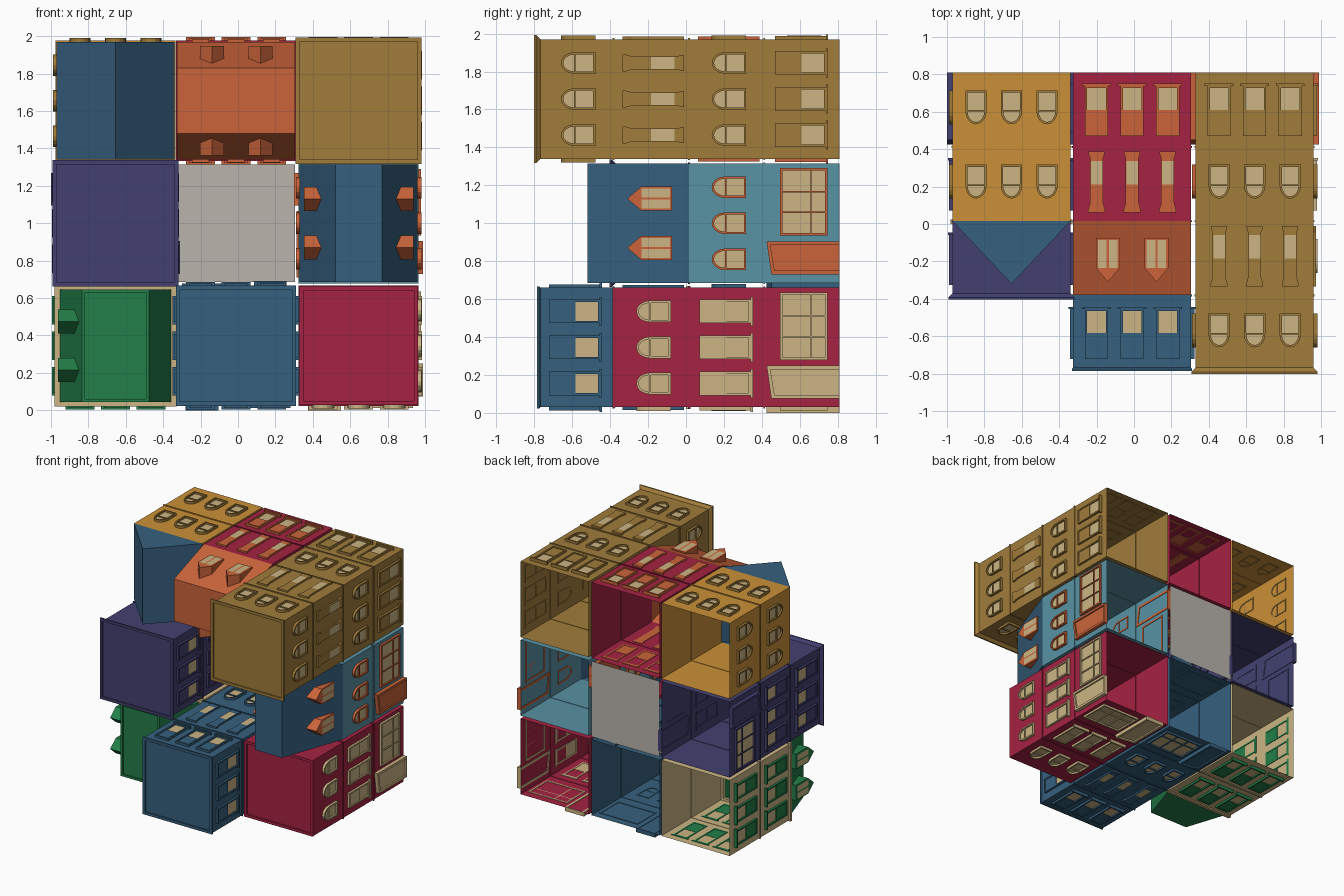
import bpy, bmesh, math
from mathutils import Vector

if "Cube" in bpy.data.objects:
    bpy.data.objects.remove(bpy.data.objects["Cube"])

# ---------- colours ----------
def lin(c):
    c /= 255
    return c / 12.92 if c < 0.04 else ((c + 0.055) / 1.055) ** 2.4

RGB = {"ochre": (160, 124, 58), "amber": (203, 144, 56), "crimson": (165, 34, 66),
       "orange": (203, 100, 58), "blue": (54, 96, 126), "teal": (88, 146, 164),
       "purple": (66, 64, 112), "cream": (204, 181, 132), "grey": (186, 180, 172),
       "green": (34, 126, 72)}
MATS = {}
for n, c in RGB.items():
    m = bpy.data.materials.new(n)
    m.diffuse_color = (*[lin(v) for v in c], 1)
    m.use_nodes = True
    m.node_tree.nodes["Principled BSDF"].inputs["Base Color"].default_value = m.diffuse_color
    MATS[n] = m

BASE, FH, HALF = 0.81, 0.3975, 0.315      # ground plane y, storey height, half width
COLS, ROWS = (-0.655, -0.01, 0.645), (0.345, 1.0, 1.655)
parts = {}

def part(name, colour):
    return parts.setdefault((name, colour), bmesh.new())

def loft(bm, loops, start=False, end=False, closed=False):
    """Skin a row of equal-length loops, optionally capped or joined end to start."""
    vs = [[bm.verts.new(p) for p in lp] for lp in loops]
    pairs = list(zip(vs, vs[1:])) + ([(vs[-1], vs[0])] if closed else [])
    for a, b in pairs:
        for i in range(len(a)):
            j = (i + 1) % len(a)
            bm.faces.new((a[i], a[j], b[j], b[i]))
    if start:
        bm.faces.new(vs[0])
    if end:
        bm.faces.new(vs[-1])

class Face:
    """Local frame on a wall: u sideways, h up the building, d outwards."""
    def __init__(s, cx, cz, n, h0=0):
        s.c, s.h0 = Vector((cx, 0, cz)), h0
        s.n, s.t = Vector((n[0], 0, n[1])), Vector((-n[1], 0, n[0]))
    def pts(s, poly, d):
        return [s.c + s.t * u + s.n * (HALF + d) + Vector((0, BASE - s.h0 - h, 0)) for u, h in poly]
    def prism(s, bm, poly, d0, d1):
        loft(bm, [s.pts(poly, d0), s.pts(poly, d1)], True, True)
    def ring(s, bm, outer, inner, d0, d1):
        loft(bm, [s.pts(outer, d0), s.pts(outer, d1), s.pts(inner, d1), s.pts(inner, d0)], closed=True)
    def plate(s, bm, poly, d):
        bm.faces.new([bm.verts.new(p) for p in s.pts(poly, d)])

def rect(u0, u1, h0, h1):
    return [(u0, h0), (u1, h0), (u1, h1), (u0, h1)]

def arch(u, w, h0, hs, r, n=8):
    return [(u - w, h0), (u + w, h0)] + [(u + w * math.cos(math.pi * i / n), hs + r * math.sin(math.pi * i / n))
                                         for i in range(n + 1)]

# ---------- window styles ----------
def arched(f, tr, gl):
    for u in (-0.19, 0, 0.19):
        f.ring(tr, arch(u, 0.057, 0.095, 0.205, 0.072), arch(u, 0.045, 0.107, 0.205, 0.06), -0.004, 0.02)
        f.prism(tr, rect(u - 0.045, u + 0.045, 0.2, 0.208), -0.002, 0.015)
        f.plate(gl, arch(u, 0.046, 0.106, 0.205, 0.061), 0.006)

def shaded(f, tr, gl):
    for u in (-0.19, 0, 0.19):
        f.ring(tr, rect(u - 0.062, u + 0.062, 0.07, 0.34), rect(u - 0.05, u + 0.05, 0.082, 0.328), -0.004, 0.018)
        f.prism(tr, rect(u - 0.05, u + 0.05, 0.2, 0.328), -0.002, 0.012)
        f.prism(tr, rect(u - 0.077, u + 0.077, 0.06, 0.073), -0.004, 0.025)
        f.plate(gl, rect(u - 0.05, u + 0.05, 0.082, 0.2), 0.006)

def narrow(f, tr, gl):
    for u in (-0.19, 0, 0.19):
        side = [(0.043, 0.025), (0.043, 0.037), (0.035, 0.06), (0.035, 0.3), (0.045, 0.335), (0.045, 0.35)]
        f.prism(tr, [(u + a, h) for a, h in side] + [(u - a, h) for a, h in side[::-1]], -0.004, 0.014)
        f.plate(gl, rect(u - 0.031, u + 0.031, 0.075, 0.2), 0.017)

def shop(f, tr, gl):
    f.ring(tr, rect(-0.065, 0.29, 0.065, 0.315), rect(-0.052, 0.277, 0.078, 0.302), -0.004, 0.018)
    for u in (0.057, 0.167):
        f.prism(tr, rect(u - 0.004, u + 0.004, 0.078, 0.302), 0, 0.014)
    f.prism(tr, rect(-0.052, 0.277, 0.147, 0.154), 0, 0.014)
    f.plate(gl, rect(-0.052, 0.277, 0.078, 0.302), 0.006)
    # door surround with a slanted head and a sunken leaf
    out = [(-0.27, 0), (-0.095, 0), (-0.095, 0.385), (-0.27, 0.36)]
    inn = [(-0.25, 0.004), (-0.115, 0.004), (-0.115, 0.365), (-0.25, 0.343)]
    f.ring(tr, out, inn, -0.004, 0.03)
    f.plate(tr, inn, 0.018)

STYLE = {"A": arched, "B": shaded, "C": narrow, "S": shop}

def dormers(f, tr, gl):
    for u in (-0.13, 0.13):
        house = [(u - 0.064, 0.09), (u + 0.064, 0.09), (u + 0.064, 0.25), (u, 0.325), (u - 0.064, 0.25)]
        f.prism(tr, house, -0.14, -0.022)
        for s in (-1, 1):
            a, b = sorted((u + s * 0.006, u + s * 0.052))
            f.plate(gl, rect(a, b, 0.1, 0.25), -0.018)

def square(cx, cz, ax, az, h):
    return [(cx + sx * ax, BASE - h, cz + sz * az) for sx, sz in ((-1, -1), (1, -1), (1, 1), (-1, 1))]

# ---------- the nine plots: name, walls, trim, storeys, roof, roof colour, overhang ----------
PLOTS = {
    (0, 2): ("gabled_house", "amber", "ochre", "AA", "gable", "blue", 0),
    (1, 2): ("mansard_house", "crimson", "orange", "BC", "mansard_z", "orange", 0),
    (2, 2): ("tall_block", "ochre", "ochre", "BACA", "flat", "ochre", 0.022),
    (0, 1): ("corner_block", "purple", "purple", "SBB", "flat", "purple", 0.022),
    (2, 1): ("corner_shop", "teal", "orange", "SA", "mansard_tall", "blue", 0),
    (0, 0): ("low_house", "cream", "green", "BB", "mansard_low", "green", 0),
    (1, 0): ("front_block", "blue", "blue", "SACB", "flat", "blue", 0.006),
    (2, 0): ("shop_block", "crimson", "cream", "SBA", "flat", "crimson", 0.002),
}

def level(ij):
    p = PLOTS.get(ij)
    return len(p[3]) + (p[4] != "flat") if p else 0

for (i, j), (name, wall, trim, storeys, roof, rcol, over) in PLOTS.items():
    cx, cz, top = COLS[i], ROWS[j], len(storeys) * FH
    sq = lambda ax, az, h: square(cx, cz, ax, az, h)
    walls = part(name + "_walls", wall)
    tr, gl = part(name + "_window_trim", trim), part(name + "_panes", "cream")
    rf = part(name + "_roof", rcol)
    # open-based shell and thin ledges between storeys
    loft(walls, [sq(HALF, HALF, 0), sq(HALF, HALF, top)])
    for k in range(1, len(storeys)):
        o, h = HALF + 0.006, k * FH
        loft(walls, [sq(HALF - .003, HALF - .003, h - .005), sq(o, o, h - .005),
                     sq(o, o, h + .005), sq(HALF - .003, HALF - .003, h + .005)], closed=True)
    # windows only where the neighbour is lower
    for n in ((1, 0), (-1, 0), (0, 1), (0, -1)):
        for k, s in enumerate(storeys):
            if level((i + n[0], j + n[1])) <= k:
                STYLE[s](Face(cx, cz, n, k * FH), tr, gl)
        sloped = {"mansard_z": n[1], "mansard_tall": n[0], "mansard_low": n[0]}.get(roof, 0)
        if sloped and level((i + n[0], j + n[1])) <= len(storeys):
            f = Face(cx, cz, n, top)
            if roof == "mansard_low":
                f.c = f.c + f.n * 0.015
            dormers(f, part(name + "_dormers", "green" if roof == "mansard_low" else "orange"), gl)
    # roofs
    H = HALF
    if roof == "flat":
        o, lip = H + over, 0.022 if over > 0.01 else 0.006
        loft(rf, [sq(H, H, top - 0.012), sq(o, o, top + lip - 0.012), sq(o, o, top + lip),
                  sq(o - .022, o - .022, top + lip), sq(o - .022, o - .022, top + lip - .012)], end=True)
    elif roof == "gable":
        loft(rf, [[(cx - H, BASE - top, z), (cx + H, BASE - top, z), (cx, BASE - top - 0.335, z)]
                  for z in (cz - H, cz + H)], True, True)
        # the roof space stays open to the shell below
        under = [f for f in rf.faces if all(abs(v.co.y - (BASE - top)) < 1e-4 for v in f.verts)]
        bmesh.ops.delete(rf, geom=under, context="FACES_ONLY")
    elif roof == "mansard_z":
        loft(rf, [sq(H, H, top), sq(H, 0.175, top + 0.395)], end=True)
    elif roof == "mansard_tall":
        loft(rf, [sq(H, H, top), sq(0.125, H, top + 0.535)], end=True)
    else:
        loft(rf, [sq(0.302, 0.302, top), sq(0.18, 0.302, top + 0.37), sq(0.162, 0.284, top + 0.37),
                  sq(0.162, 0.284, top + 0.36)], end=True)
        loft(walls, [sq(H + .01, H + .01, top - .01), sq(H + .01, H + .01, top + .015),
                     sq(0.295, 0.295, top + .015), sq(0.295, 0.295, top - .01)], closed=True)

# paved court in the middle plot
court = part("court_paving", "grey")
court.faces.new([court.verts.new(p) for p in square(COLS[1], ROWS[1], HALF, HALF, 0)])

# ---------- make the objects ----------
for (name, colour), bm in parts.items():
    if bm.faces:
        bmesh.ops.recalc_face_normals(bm, faces=bm.faces)
        if name.endswith("_panes"):          # panes face away from their plot
            p = next(k for k, v in PLOTS.items() if name.startswith(v[0]))
            mid = Vector((COLS[p[0]], 0, ROWS[p[1]]))
            for f in bm.faces:
                f.normal_update()
                d = f.calc_center_median() - mid
                d.y = 0
                if f.normal.dot(d) < 0:
                    f.normal_flip()
        me = bpy.data.meshes.new(name)
        bm.to_mesh(me)
        me.materials.append(MATS[colour])
        bpy.context.collection.objects.link(bpy.data.objects.new(name, me))
    bm.free()
